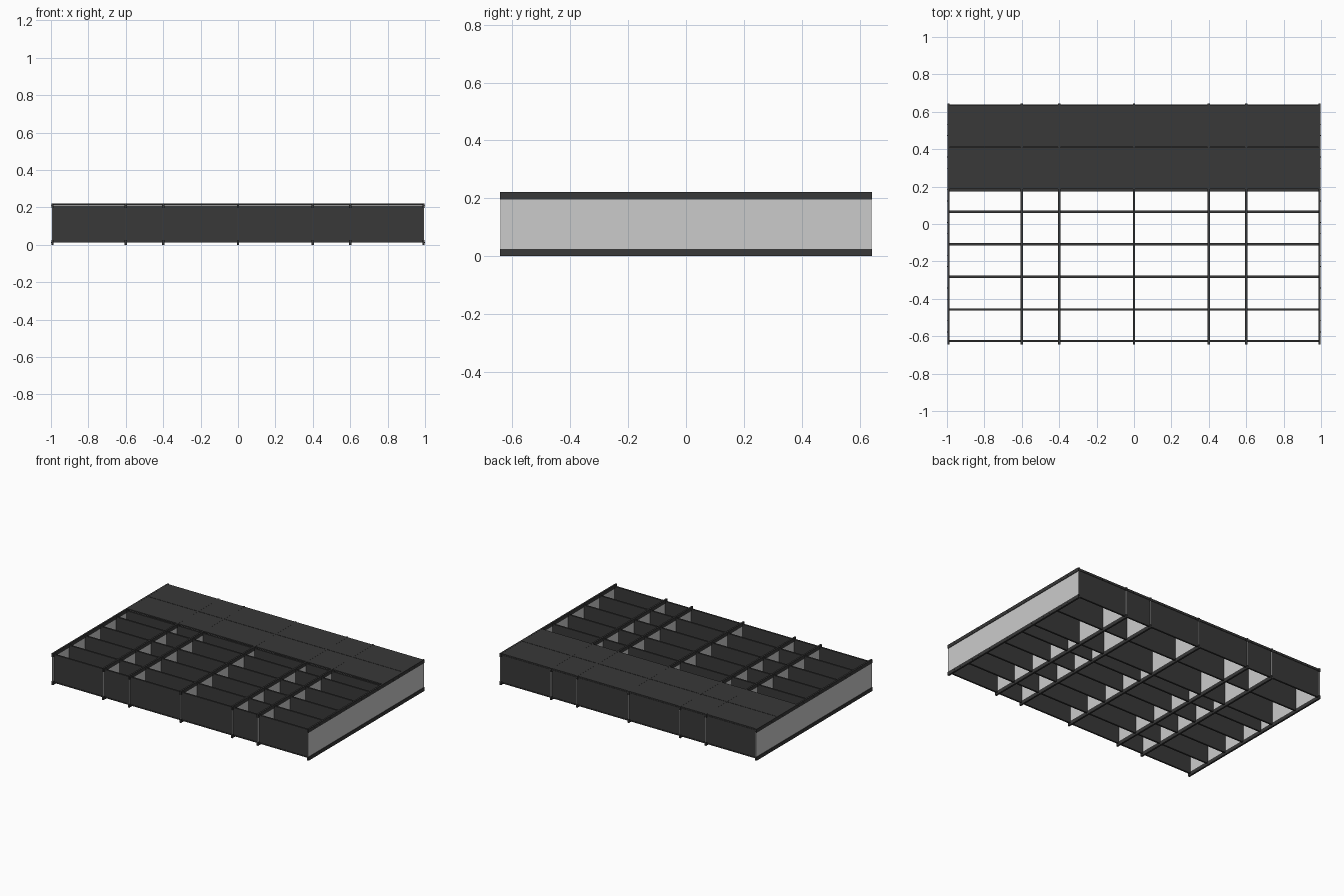
import bpy, bmesh
from mathutils import Matrix, Vector

if "Cube" in bpy.data.objects:
    bpy.data.objects.remove(bpy.data.objects["Cube"])

dark = bpy.data.materials.new("dark_metal")
dark.diffuse_color = (0.04, 0.04, 0.04, 1)
dark.use_nodes = True
dark.node_tree.nodes["Principled BSDF"].inputs["Base Color"].default_value = dark.diffuse_color


def boxes(name, items, mat=None):
    """One object made of boxes, each given as (min corner, max corner)."""
    bm = bmesh.new()
    for lo, hi in items:
        lo, hi = Vector(lo), Vector(hi)
        bmesh.ops.create_cube(bm, size=1, matrix=Matrix.Translation((lo + hi) / 2)
                              @ Matrix.Diagonal((*(hi - lo), 1)))
    me = bpy.data.meshes.new(name)
    bm.to_mesh(me)
    bm.free()
    ob = bpy.data.objects.new(name, me)
    bpy.context.collection.objects.link(ob)
    if mat:
        me.materials.append(mat)
    return ob


H = 0.221            # overall height
L = 0.643            # half length of the ribs
ribs = [-0.992, -0.6, -0.4, 0, 0.4, 0.6, 0.992]
panels = [-0.625, -0.457, -0.282, -0.108, 0.065, 0.18, 0.41, 0.632]

# Long ribs: light web with dark rails along the top and bottom edges
for i, x in enumerate(ribs):
    boxes(f"rib_web_{i}", [((x - .0025, -L + .001, .006), (x + .0025, L - .001, H - .006))])
    boxes(f"rib_rails_{i}", [((x - .006, -L, 0), (x + .006, L, .025)),
                             ((x - .006, -L, H - .025), (x + .006, L, H))], dark)

# Cross panels between the ribs, with narrow flanges
for i, y in enumerate(panels):
    parts = []
    for a, b in zip(ribs, ribs[1:]):
        a, b = a + .0025, b - .0025
        parts += [((a, y - .003, .014), (b, y + .003, .209)),
                  ((a, y - .006, .012), (b, y + .006, .019)),
                  ((a, y - .006, .204), (b, y + .006, .211))]
    boxes(f"cross_panel_{i}", parts, dark)

# Deck plates covering the rear bays
for name, y0, y1 in (("front", .186, .4085), ("rear", .4115, .637)):
    boxes(f"deck_plate_{name}", [((-.994, y0, .212), (.994, y1, .2205))], dark)

# Small fasteners on the outer rails
bolts = []
for s in (-1, 1):
    for k in range(7):
        for d in (-.03, .03):
            y = -.547 + k * .175 + d
            for z in (.0125, H - .0125):
                xs = sorted((s * .997, s * 1.0))
                bolts.append(((xs[0], y - .002, z - .002), (xs[1], y + .002, z + .002)))
boxes("rail_bolts", bolts, dark)
